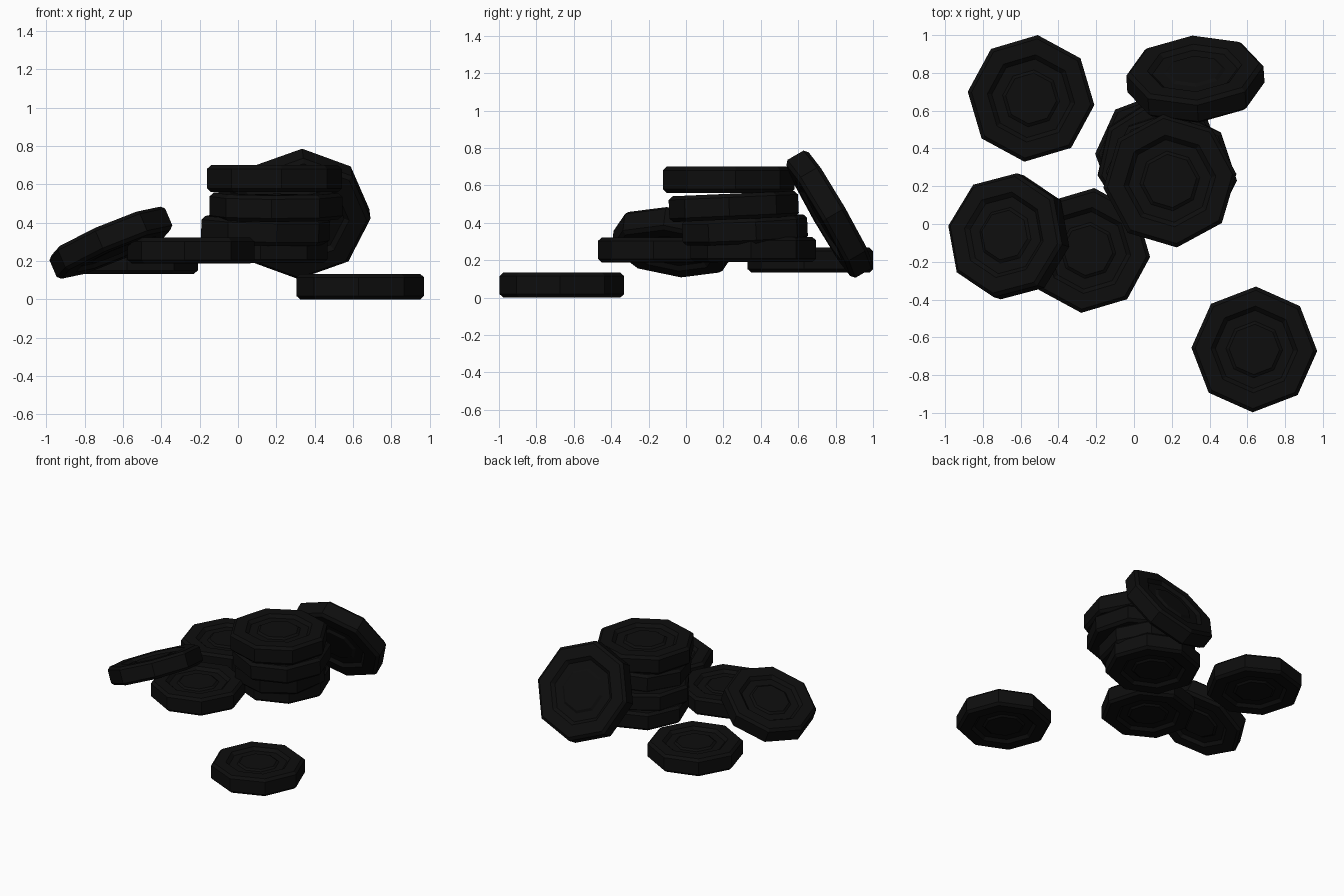
import bpy
import bmesh
from math import radians, cos, sin, pi
from mathutils import Matrix, Vector

cube = bpy.data.objects.get("Cube")
if cube:
    bpy.data.objects.remove(cube, do_unlink=True)

black = bpy.data.materials.new("matte_black")
black.use_nodes = True
colour = (0.0042, 0.0042, 0.0042, 1)
black.diffuse_color = colour
bsdf = black.node_tree.nodes["Principled BSDF"]
bsdf.inputs["Base Color"].default_value = colour
bsdf.inputs["Roughness"].default_value = 0.9

SIDES = 8
# Upper half of the disc section: radius and height as fractions
HALF = [(0.40, 0.85), (0.45, 0.68), (0.62, 0.68), (0.69, 1.0), (0.94, 1.0), (1.0, 0.72)]
PROFILE = HALF + [(r, -h) for r, h in reversed(HALF)]


def disc(name, loc, radius, thick, spin, tilt=0, lean=0):
    """Eight-sided disc with a chamfered rim, sunken ring and raised centre on both faces."""
    bm = bmesh.new()
    rings = []
    for r, h in PROFILE:
        rings.append([bm.verts.new((r * radius * cos(2 * pi * i / SIDES),
                                    r * radius * sin(2 * pi * i / SIDES),
                                    h * thick / 2)) for i in range(SIDES)])
    for a, b in zip(rings, rings[1:]):
        for i in range(SIDES):
            j = (i + 1) % SIDES
            bm.faces.new((a[i], b[i], b[j], a[j]))
    bm.faces.new(rings[0])
    bm.faces.new(rings[-1][::-1])
    bmesh.ops.recalc_face_normals(bm, faces=bm.faces)
    mesh = bpy.data.meshes.new(name)
    bm.to_mesh(mesh)
    bm.free()
    mesh.materials.append(black)
    ob = bpy.data.objects.new(name, mesh)
    bpy.context.collection.objects.link(ob)
    # The disc's upper face leans toward the given heading
    a = radians(lean + 90)
    axis = Vector((cos(a), sin(a), 0))
    ob.matrix_world = (Matrix.Translation(loc) @ Matrix.Rotation(radians(tilt), 4, axis)
                       @ Matrix.Rotation(radians(spin), 4, 'Z'))
    return ob


# Loose discs lying flat
disc("front_disc", (0.637, -0.664, 0.067), 0.333, 0.134, -1.5)
disc("back_disc", (-0.545, 0.665, 0.2), 0.337, 0.134, -6)
disc("middle_disc", (-0.245, -0.14, 0.255), 0.332, 0.134, -6)

# Disc resting on the middle one
disc("tilted_disc", (-0.663, -0.065, 0.296), 0.334, 0.134, -10, 24, 163)

# Pile of four
disc("pile_bottom_disc", (0.13, 0.36, 0.257), 0.336, 0.134, -2)
disc("pile_lower_disc", (0.143, 0.315, 0.362), 0.34, 0.136, 10, 3, -60)
disc("pile_upper_disc", (0.198, 0.255, 0.487), 0.347, 0.138, -4, 2.5, -90)
disc("pile_top_disc", (0.19, 0.228, 0.63), 0.354, 0.14, 6)

# Disc leaning against the pile
disc("leaning_disc", (0.325, 0.767, 0.446), 0.364, 0.138, 4, 60, 94)
